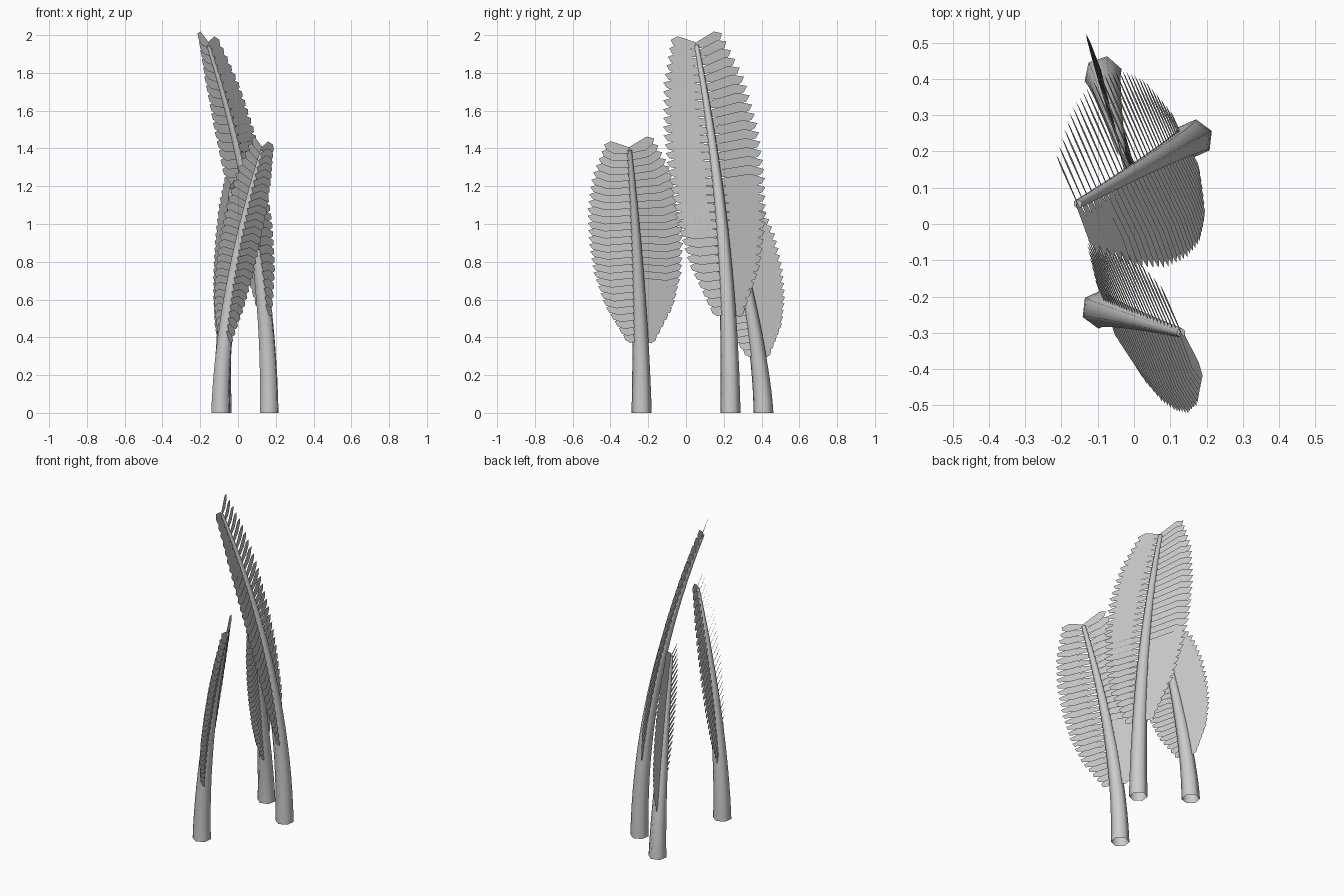
import bpy
import bmesh
from math import cos, sin, tau, radians
from mathutils import Vector

cube = bpy.data.objects.get("Cube")
if cube:
    bpy.data.objects.remove(cube)

# One grey for everything
grey = bpy.data.materials.new("plain grey")
grey.use_nodes = True
colour = (0.6, 0.6, 0.6, 1)
grey.diffuse_color = colour
grey.node_tree.nodes["Principled BSDF"].inputs["Base Color"].default_value = colour

UP = Vector((0, 0, 1))
SPREAD = [0.10, 0.21, 0.265, 0.285, 0.28, 0.24, 0.15]  # leaflet lengths, bottom to top
OUTLINE = [(0, -0.5), (0.65, -1), (0.93, -0.55), (1, 0.25), (0.7, 1), (0, 0.5)]


def spread_at(t):
    f = t * (len(SPREAD) - 1)
    i = min(int(f), len(SPREAD) - 2)
    return SPREAD[i] + (SPREAD[i + 1] - SPREAD[i]) * (f - i)


def make_object(name, bm):
    mesh = bpy.data.meshes.new(name)
    bm.to_mesh(mesh)
    bm.free()
    mesh.materials.append(grey)
    obj = bpy.data.objects.new(name, mesh)
    bpy.context.collection.objects.link(obj)


def frond(name, base, lean, height, bend, start, width, count, side):
    side = Vector(side).normalized()
    out = Vector((-side.y, side.x, 0))

    def path(s):
        k = s ** bend
        return Vector((base[0] + lean[0] * k, base[1] + lean[1] * k, height * s))

    # Tapered, bending stem, open at the foot
    bm = bmesh.new()
    rings, sides = 20, 6
    previous = None
    for i in range(rings + 1):
        s = i / rings
        t = (path(s + 0.01) - path(max(s - 0.01, 0))).normalized() if i else UP
        u = t.cross(side).normalized()
        v = t.cross(u)
        r = 0.054 - 0.041 * s
        ring = [bm.verts.new(path(s) + r * (u * cos(tau * j / sides) + v * sin(tau * j / sides)))
                for j in range(sides)]
        if previous:
            for j in range(sides):
                k = (j + 1) % sides
                bm.faces.new((previous[j], previous[k], ring[k], ring[j])).smooth = True
        previous = ring
    bm.faces.new(previous)
    bmesh.ops.recalc_face_normals(bm, faces=bm.faces)
    make_object(name + "_stem", bm)

    # Upright, overlapping leaflets: one side tilts like shingles, the other is steeper
    bm = bmesh.new()
    for i in range(count):
        t = i / (count - 1)
        root = path(start + (1 - start) * t)
        length = spread_at(t) * width
        half = 0.035 * (0.8 + 0.2 * width)
        for sign, tilt, rise in ((1, radians(20), 0.15), (-1, radians(4), 0.38)):
            across = UP * cos(tilt) - out * sin(tilt)
            along = side * sign + UP * rise * t ** 3
            bm.faces.new([bm.verts.new(root + along * a * length + across * b * half)
                          for a, b in OUTLINE])
    make_object(name + "_leaflets", bm)


frond("front_frond", (-0.092, -0.235), (0.222, -0.065), 1.39, 1.8, 0.29, 0.96, 28, (0.4, -0.915, 0))
frond("tall_frond", (0.165, 0.235), (-0.32, -0.18), 1.945, 2.0, 0.28, 0.98, 32, (0.4, -0.915, 0))
frond("back_frond", (-0.085, 0.41), (0.05, -0.21), 1.19, 1.45, 0.275, 0.78, 26, (0.32, -0.947, 0))
